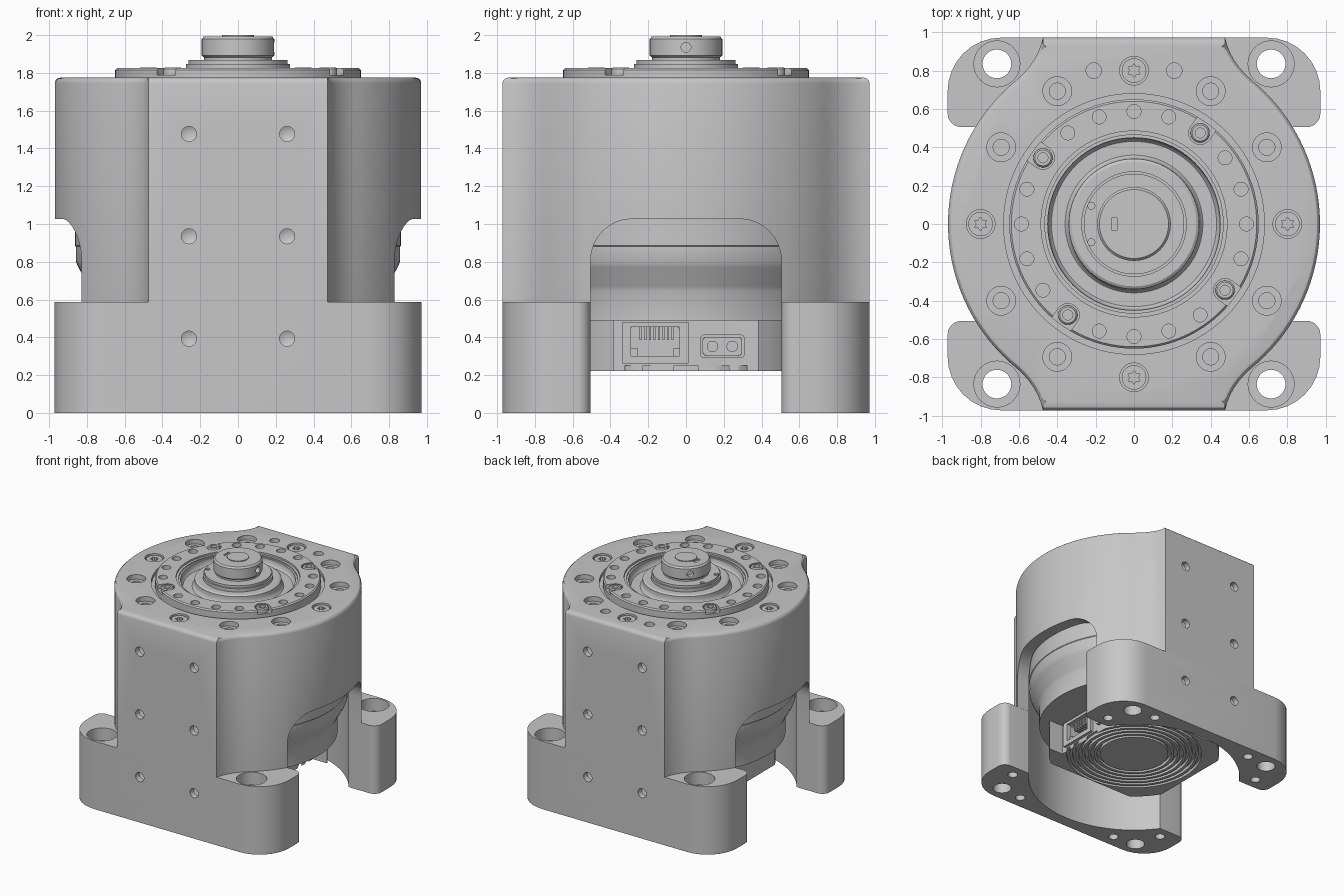
import bpy, bmesh, math
from mathutils import Matrix, Vector

if "Cube" in bpy.data.objects:
    bpy.data.objects.remove(bpy.data.objects["Cube"])

grey = bpy.data.materials.new("machined grey")
grey.use_nodes = True
grey.diffuse_color = (0.57, 0.57, 0.57, 1)
grey.node_tree.nodes["Principled BSDF"].inputs["Base Color"].default_value = (0.57, 0.57, 0.57, 1)

ALONG_X = Matrix(((0, 0, 1, 0), (1, 0, 0, 0), (0, 1, 0, 0), (0, 0, 0, 1)))  # plan (y, z), depth x
parts = []


def at(x, y, z=0, turn=0):
    return Matrix.Translation((x, y, z)) @ Matrix.Rotation(turn, 4, 'Z')


def polar(r, degrees):
    a = math.radians(degrees)
    return r * math.cos(a), r * math.sin(a)


def lathe(bm, profile, seg=32, m=Matrix(), ring=False):
    """Revolve (r, z) points; ring=True joins the last point to the first."""
    rows = []
    for r, z in profile:
        n = seg if r > 0 else 1
        rows.append([bm.verts.new(m @ Vector((*polar(r, 360 * i / seg), z))) for i in range(n)])
    pairs = list(zip(rows, rows[1:])) + ([(rows[-1], rows[0])] if ring else [])
    for a, b in pairs:
        for i in range(seg):
            j = (i + 1) % seg
            quad = [a[i % len(a)], a[j % len(a)], b[j % len(b)], b[i % len(b)]]
            bm.faces.new(list(dict.fromkeys(quad)))


def loft(bm, plans, m=Matrix()):
    """Skin a stack of (plan, z) outlines and cap both ends."""
    rows = [[bm.verts.new(m @ Vector((x, y, z))) for x, y in plan] for plan, z in plans]
    for a, b in zip(rows, rows[1:]):
        for i in range(len(a)):
            j = (i + 1) % len(a)
            bm.faces.new((a[i], a[j], b[j], b[i]))
    bm.faces.new(rows[0][::-1])
    bm.faces.new(rows[-1])


def prism(bm, plan, z0, z1, m=Matrix()):
    loft(bm, [(plan, z0), (plan, z1)], m)


def inset(plan, d):
    """Move each outline point inward by d."""
    out = []
    for i, (x, y) in enumerate(plan):
        (ax, ay), (bx, by) = plan[i - 1], plan[(i + 1) % len(plan)]
        t = Vector((bx - ax, by - ay)).normalized()
        out.append((x - t.y * d, y + t.x * d))
    return out


def rounded(x0, x1, y0, y1, low, high, steps=8):
    """Rectangle plan with corner radius low at y0 and high at y1."""
    pts = []
    for cx, cy, sx, sy, r, start in ((x0, y0, 1, 1, low, 180), (x1, y0, -1, 1, low, 270),
                                     (x1, y1, -1, -1, high, 0), (x0, y1, 1, -1, high, 90)):
        for i in range(steps + 1 if r else 1):
            dx, dy = polar(r, start + 90 * i / steps)
            pts.append((cx + sx * r + dx, cy + sy * r + dy) if r else (cx, cy))
    return pts


def stepped(bm, m, *steps):
    """Solid from (radius, bottom, top) steps, stacked upward."""
    profile = [(0, steps[0][1])]
    for r, lo, hi in steps:
        profile += [(r, lo), (r, hi)]
    lathe(bm, profile + [(0, steps[-1][2])], 32, m)


def make(name, bm, part=True):
    bmesh.ops.recalc_face_normals(bm, faces=bm.faces)
    mesh = bpy.data.meshes.new(name)
    bm.to_mesh(mesh)
    bm.free()
    mesh.materials.append(grey)
    ob = bpy.data.objects.new(name, mesh)
    bpy.context.collection.objects.link(ob)
    if part:
        parts.append(ob)
    return ob


def combine(ob, bm, operation='DIFFERENCE'):
    tool = make("helper", bm, part=False)
    tool.hide_render = True
    mod = ob.modifiers.new("cut", 'BOOLEAN')
    mod.operation, mod.object = operation, tool
    for solver in ('EXACT', 'MANIFOLD', 'FLOAT'):
        mod.solver = solver
        bpy.context.view_layer.update()
        mesh = bpy.data.meshes.new_from_object(ob.evaluated_get(bpy.context.evaluated_depsgraph_get()))
        if len(mesh.polygons):
            ob.data = mesh
            break
    ob.modifiers.clear()
    bpy.data.objects.remove(tool)


def cut_bore(ob):
    bm = bmesh.new()
    lathe(bm, [(0, -0.1), (0.868, -0.1), (0.868, 1.3), (0, 1.3)], 96)
    combine(ob, bm)


def side_hole(bm, x, sy, z):
    m = at(x, sy * 0.972, z) @ Matrix.Rotation(sy * math.pi / 2, 4, 'X')
    lathe(bm, [(0, -0.1), (0.04, -0.1), (0.04, 0.05), (0, 0.07)], 24, m)


# Housing: round body with flat front and back pads, flared by small fillets
tip, bend, foot = [Vector(p) for p in ((0.475, 0.972), (0.5, 0.846), (0.62, 0.745))]
quarter = [polar(0.97, a) for a in range(0, 50, 3)]
quarter += [tuple(foot.lerp(bend, t / 6).lerp(bend.lerp(tip, t / 6), t / 6)) for t in range(7)]
half = quarter + [(-x, y) for x, y in reversed(quarter)]
plan = half + [(-x, -y) for x, y in half[1:-1]]
layers = [(plan, 0.588), (plan, 1.745)]
layers += [(inset(plan, 0.03 - polar(0.03, a)[0]), 1.745 + polar(0.03, a)[1]) for a in (30, 60, 90)]
bm = bmesh.new()
loft(bm, layers)
housing = make("housing", bm)
cut_bore(housing)

# Arched side openings
bm = bmesh.new()
prism(bm, rounded(-0.505, 0.505, 0.2, 1.027, 0, 0.22), -1.5, 1.5, ALONG_X)
combine(housing, bm)

# Recess for the bearing ring
bm = bmesh.new()
lathe(bm, [(0, 1.745), (0.68, 1.745), (0.68, 1.9), (0, 1.9)], 96)
combine(housing, bm)

# Bolt circle, dowel holes and side holes
bm = bmesh.new()
for i in range(12):
    stepped(bm, at(*polar(0.8, 30 * i)), (0.042, 1.6, 1.735), (0.075, 1.735, 1.9))
for sx in (-1, 1):
    stepped(bm, at(sx * 0.21, 0.8), (0.04, 1.65, 1.9))
    for sy in (-1, 1):
        for z in (0.935, 1.477):
            side_hole(bm, sx * 0.26, sy, z)
combine(housing, bm)

# Mounting feet at front and back, counterbored from above
for name, sy in (("front_foot", -1), ("back_foot", 1)):
    bm = bmesh.new()
    prism(bm, rounded(-0.972, 0.972, 0.506, 0.972, 0.07, 0.28), 0, 0.588,
          at(0, 0, 0, 0 if sy > 0 else math.pi))
    mount = make(name, bm)
    cut_bore(mount)
    bm = bmesh.new()
    for sx in (-1, 1):
        stepped(bm, at(sx * 0.715, sy * 0.835), (0.075, -0.1, 0.48), (0.12, 0.48, 0.7))
        for x, y in ((0.79, 0.61), (0.5, 0.86)):
            stepped(bm, at(sx * x, sy * y), (0.04, -0.1, 0.12))
        side_hole(bm, sx * 0.26, sy, 0.393)
    combine(mount, bm)

# Star-drive screws at the four quarter points
bm = bmesh.new()
for i in range(4):
    stepped(bm, at(*polar(0.8, 90 * i)), (0.04, 1.62, 1.73), (0.064, 1.73, 1.765))
screws = make("housing_screws", bm)
star = [polar(0.036 if i % 2 else 0.022, 30 * i) for i in range(12)]
bm = bmesh.new()
for i in range(4):
    prism(bm, star, 1.74, 1.8, at(*polar(0.8, 90 * i)))
combine(screws, bm)

# Bearing ring with bolt circle and four clamp pockets
bm = bmesh.new()
lathe(bm, [(0.65, 1.73), (0.65, 1.815), (0.64, 1.825), (0.485, 1.825), (0.485, 1.81),
           (0.465, 1.81), (0.465, 1.8), (0.45, 1.8), (0.45, 1.73)], 96, ring=True)
bearing_ring = make("bearing_ring", bm)
bm = bmesh.new()
clamps = [54, 144, 234, 324]
for a in range(0, 360, 18):
    if a not in clamps:
        stepped(bm, at(*polar(0.587, a)), (0.036, 1.76, 1.9))
for a in clamps:
    slot = [polar(0.06, d) for d in range(90, 271, 15)] + [(0.1, -0.06), (0.1, 0.06)]
    prism(bm, slot, 1.79, 1.9, at(*polar(0.587, a), 0, math.radians(a)))
combine(bearing_ring, bm)

# Clamp screws, each with a round socket
bm = bmesh.new()
for a in clamps:
    lathe(bm, [(0, 1.77), (0.05, 1.77), (0.05, 1.82), (0.042, 1.828), (0.026, 1.828),
               (0.026, 1.8), (0, 1.8)], 24, at(*polar(0.587, a)))
make("clamp_screws", bm)

# Rounded seal groove, stepped hub and shaft
groove = [(0.395 + 0.055 * math.cos(math.radians(d)), 1.79 - 0.06 * math.sin(math.radians(d)))
          for d in range(0, 181, 15)]
bm = bmesh.new()
lathe(bm, [(0, 1.2), (0.455, 1.2), (0.455, 1.79)] + groove +
      [(0.34, 1.81), (0.325, 1.82), (0.275, 1.82), (0.275, 1.848), (0.262, 1.848), (0.262, 1.868),
       (0.18, 1.868), (0.18, 1.882), (0.192, 1.892), (0.192, 1.98), (0.18, 1.993),
       (0.085, 1.993), (0.085, 2.0), (0, 2.0)], 96)
shaft = make("hub_and_shaft", bm)
bm = bmesh.new()
for a in (0, 135):
    m = Matrix.Rotation(math.radians(a), 4, 'Z') @ at(0.192, 0, 1.935) @ Matrix.Rotation(math.pi / 2, 4, 'Y')
    stepped(bm, m, (0.026, -0.04, 0.04))
for sy in (-1, 1):
    stepped(bm, at(-0.222, sy * 0.095), (0.018, 1.855, 1.9))
prism(bm, rounded(-0.118, -0.086, -0.032, 0.032, 0, 0), 1.98, 2.1)
combine(shaft, bm)

# Motor can, tapering to a narrower lower drum
bm = bmesh.new()
lathe(bm, [(0, 1.29), (0.862, 1.29), (0.862, 0.885), (0.858, 0.88), (0.858, 0.8), (0.845, 0.77),
           (0.79, 0.67), (0.78, 0.645), (0.78, 0.49), (0, 0.49)], 96)
make("motor_can", bm)

# Controller base: clipped disc, notched for the connector face
FACE = 0.45
bm = bmesh.new()
lathe(bm, [(0, 0.222), (0.7, 0.222), (0.7, 0.5), (0, 0.5)], 96)
base = make("controller_base", bm)
bm = bmesh.new()
prism(bm, rounded(-0.6, 0.6, -0.56, 0.56, 0.05, 0.05), 0.1, 0.495)
combine(base, bm, 'INTERSECT')

# Connector notch with sockets, and cooling grooves underneath
bm = bmesh.new()
prism(bm, rounded(FACE, 0.9, -0.38, 0.38, 0, 0), 0.1, 0.6)
combine(base, bm)
bm = bmesh.new()
for i in range(6):
    r = 0.28 + 0.05 * i
    lathe(bm, [(r, 0.1), (r + 0.025, 0.1), (r + 0.025, 0.25), (r, 0.25)], 64, ring=True)
for y0, y1, z0, z1, depth in ((-0.3, -0.03, 0.29, 0.455, 0.2), (0.09, 0.295, 0.305, 0.4, 0.05)):
    prism(bm, rounded(y0, y1, z0, z1, 0.02, 0.02, 3), FACE - depth, 0.8, ALONG_X)
combine(base, bm)

# Network socket frame, power plug shell
for name, outer, inner in (
        ("network_socket", (-0.335, 0.012, 0.262, 0.48, 0, 0), (-0.29, -0.035, 0.3, 0.455, 0, 0)),
        ("power_socket", (0.075, 0.31, 0.29, 0.415, 0.02, 0.02), (0.09, 0.295, 0.305, 0.4, 0.015, 0.015))):
    bm = bmesh.new()
    prism(bm, rounded(*outer, 3), FACE - 0.01, FACE + 0.025, ALONG_X)
    shell = make(name, bm)
    bm = bmesh.new()
    prism(bm, rounded(*inner, 3), 0.3, 0.8, ALONG_X)
    combine(shell, bm)

# Contacts and power pins
bm = bmesh.new()
for i in range(8):
    y = -0.245 + 0.024 * i
    prism(bm, rounded(y, y + 0.011, 0.385, 0.46, 0, 0), FACE - 0.19, FACE - 0.01, ALONG_X)
for y in (-0.29, -0.07):
    prism(bm, rounded(y, y + 0.035, 0.29, 0.34, 0, 0), FACE - 0.19, FACE, ALONG_X)
for y in (0.14, 0.245):
    stepped(bm, ALONG_X @ at(y, 0.352), (0.03, FACE - 0.06, FACE + 0.015))
make("contacts_and_pins", bm)

# Smooth curved faces, keep edges crisp
bpy.ops.object.select_all(action='DESELECT')
for ob in parts:
    ob.select_set(True)
bpy.context.view_layer.objects.active = housing
bpy.ops.object.shade_smooth_by_angle(angle=math.radians(30))
